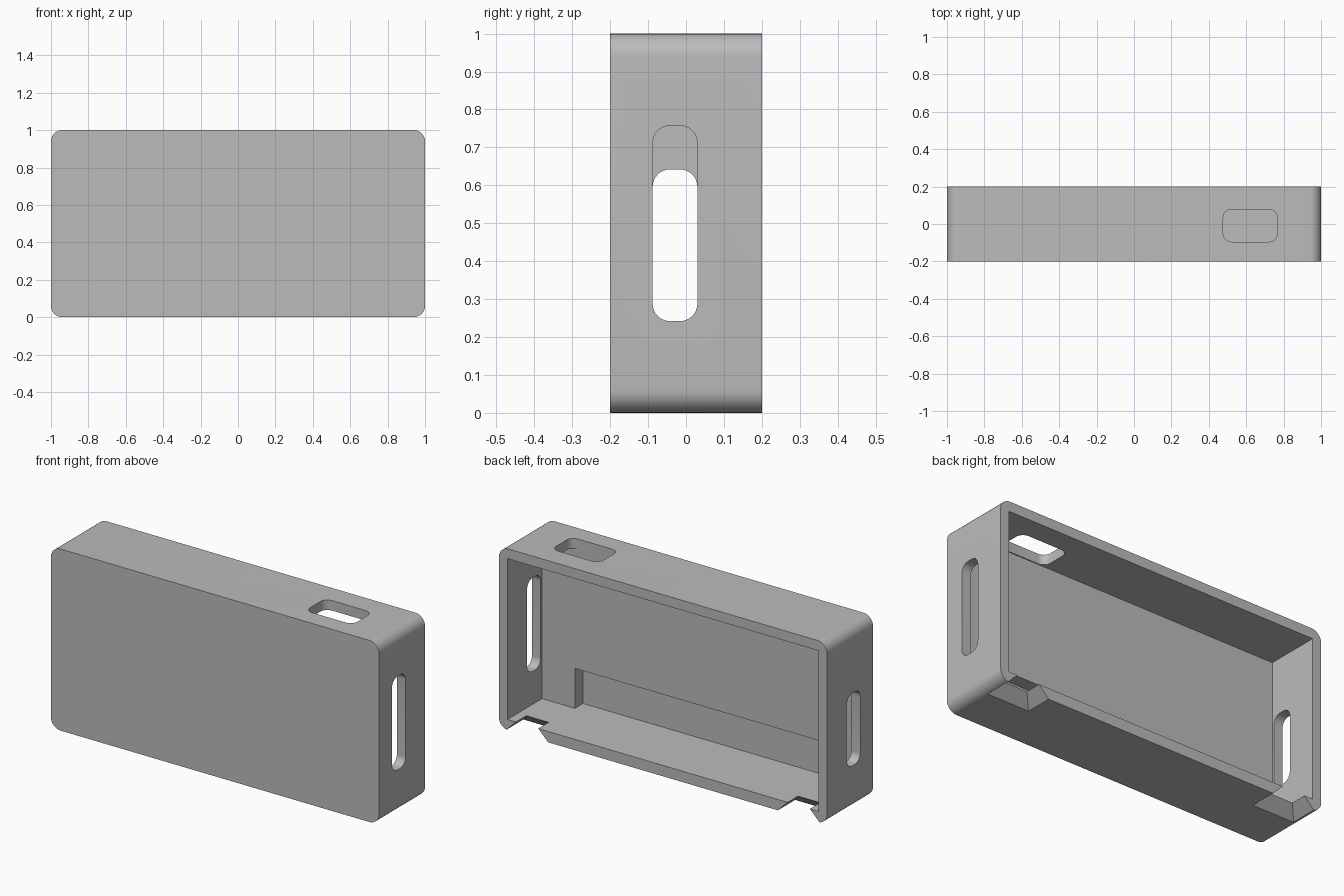
import bpy, bmesh
from math import sin, cos, pi
from mathutils import Vector

if "Cube" in bpy.data.objects:
    bpy.data.objects.remove(bpy.data.objects["Cube"], do_unlink=True)

grey = bpy.data.materials.new("plain grey")
grey.use_nodes = True
grey.diffuse_color = (0.5, 0.5, 0.5, 1)
grey.node_tree.nodes["Principled BSDF"].inputs["Base Color"].default_value = (0.5, 0.5, 0.5, 1)


def rounded_rect(u0, u1, v0, v1, r, steps=8):
    """Outline of a rectangle with rounded corners."""
    pts = []
    corners = [(u1 - r, v1 - r), (u0 + r, v1 - r), (u0 + r, v0 + r), (u1 - r, v0 + r)]
    for i, (cu, cv) in enumerate(corners):
        for k in range(steps + 1):
            a = (i + k / steps) * pi / 2
            pts.append((cu + r * cos(a), cv + r * sin(a)))
    return pts


def rect(u0, u1, v0, v1):
    return [(u0, v0), (u1, v0), (u1, v1), (u0, v1)]


def place(axis, u, v, w):
    return Vector({"x": (w, u, v), "y": (u, w, v), "z": (u, v, w)}[axis])


def loft(name, axis, outline_a, wa, outline_b, wb):
    """Solid between two matching outlines at two depths along an axis."""
    bm = bmesh.new()
    a = [bm.verts.new(place(axis, u, v, wa)) for u, v in outline_a]
    b = [bm.verts.new(place(axis, u, v, wb)) for u, v in outline_b]
    bm.faces.new(a)
    bm.faces.new(b)
    n = len(a)
    for i in range(n):
        j = (i + 1) % n
        bm.faces.new((a[i], a[j], b[j], b[i]))
    bmesh.ops.recalc_face_normals(bm, faces=bm.faces)
    mesh = bpy.data.meshes.new(name)
    bm.to_mesh(mesh)
    bm.free()
    mesh.materials.append(grey)
    obj = bpy.data.objects.new(name, mesh)
    bpy.context.scene.collection.objects.link(obj)
    return obj


def prism(name, axis, outline, w0, w1):
    return loft(name, axis, outline, w0, outline, w1)


def notch(side):
    """Flared notch in the rear edge of the floor, wider underneath."""
    def outline(z):
        near, far = sorted((side * (0.70 + z), side * (0.955 - z)))
        return rect(near, far, 0.05 + z, 0.3)
    return loft("notch_cutter", "z", outline(-0.02), -0.02, outline(0.09), 0.09)


# Outer shell of the case
case = prism("case_shell", "y", rounded_rect(-1, 1, 0, 1, 0.06), -0.2, 0.2)

# Main cavity, front panel recess, side slots, top port, floor notches
cutters = [
    prism("cavity_cutter", "y", rect(-0.947, 0.947, 0.06, 0.945), -0.1, 0.3),
    prism("recess_cutter", "y", rect(-0.746, 0.746, 0.06, 0.28), -0.17, 0.0),
    prism("left_slot_cutter", "x", rounded_rect(-0.088, 0.03, 0.242, 0.757, 0.046), 0.9, 1.1),
    prism("right_slot_cutter", "x", rounded_rect(-0.088, 0.03, 0.242, 0.642, 0.046), -1.1, -0.9),
    prism("port_cutter", "z", rounded_rect(0.477, 0.765, -0.095, 0.078, 0.042), 0.9, 1.1),
    notch(1),
    notch(-1),
]

bpy.context.view_layer.objects.active = case
case.select_set(True)
for cutter in cutters:
    mod = case.modifiers.new("cut", "BOOLEAN")
    mod.operation = "DIFFERENCE"
    mod.solver = "EXACT"
    mod.object = cutter
    bpy.ops.object.modifier_apply(modifier=mod.name)
    bpy.data.objects.remove(cutter, do_unlink=True)

bpy.ops.object.shade_smooth_by_angle(angle=pi / 6)
